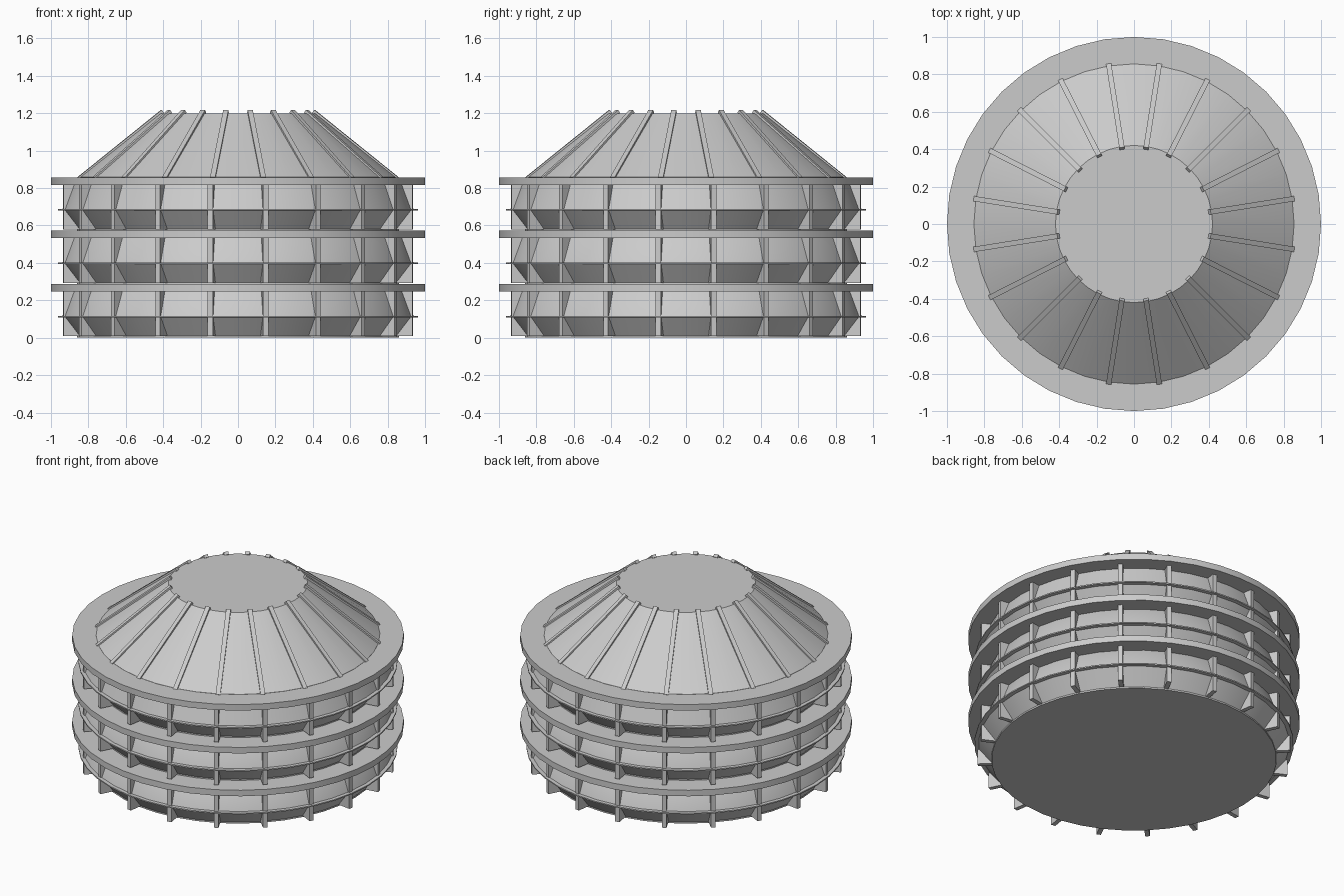
import bpy, bmesh
from math import sin, cos, pi, radians

if "Cube" in bpy.data.objects:
    bpy.data.objects.remove(bpy.data.objects["Cube"])

SEG, FINS = 40, 20
TIER = 0.285          # height of one tier


def make_object(name, bm):
    bmesh.ops.recalc_face_normals(bm, faces=bm.faces)
    mesh = bpy.data.meshes.new(name)
    bm.to_mesh(mesh)
    bm.free()
    obj = bpy.data.objects.new(name, mesh)
    bpy.context.collection.objects.link(obj)
    return obj


def lathe(name, profile, closed=False):
    """Revolve (radius, z) points; an open profile is capped at both ends."""
    bm = bmesh.new()
    loops = [[bm.verts.new((r * cos(2 * pi * i / SEG), r * sin(2 * pi * i / SEG), z))
              for i in range(SEG)] for r, z in profile]
    pairs = list(zip(loops, loops[1:]))
    if closed:
        pairs.append((loops[-1], loops[0]))
    else:
        bm.faces.new(loops[0])
        bm.faces.new(loops[-1])
    for a, b in pairs:
        for i in range(SEG):
            j = (i + 1) % SEG
            bm.faces.new((a[i], a[j], b[j], b[i]))
    obj = make_object(name, bm)
    obj.data.shade_smooth()
    obj.data.set_sharp_from_angle(angle=radians(25))
    return obj


def radial_plates(name, outline, width):
    """Repeat a flat (radius, z) outline around the axis, between cone facets."""
    bm = bmesh.new()
    for k in range(FINS):
        a = 2 * pi * (k + 0.5) / FINS
        sides = [[bm.verts.new((r * cos(a) - s * sin(a), r * sin(a) + s * cos(a), z))
                  for r, z in outline] for s in (-width / 2, width / 2)]
        bm.faces.new(sides[0])
        bm.faces.new(sides[1][::-1])
        n = len(outline)
        for i in range(n):
            j = (i + 1) % n
            bm.faces.new((sides[0][i], sides[1][i], sides[1][j], sides[0][j]))
    return make_object(name, bm)


# Faceted drum wall: every tier flares out to a ridge, then leans back in
wall = []
for t in range(3):
    z = t * TIER
    wall += [(0.86, z), (0.86, z + 0.01), (0.94, z + 0.113), (0.885, z + 0.26)]
lathe("drum_wall", wall + [(0.86, 0.84)])

for t in range(3):
    z = t * TIER
    # Wide flange at the top of the tier
    lathe(f"flange_{t + 1}", [(0.84, z + 0.247), (1.0, z + 0.247),
                              (1.0, z + 0.287), (0.84, z + 0.287)], True)
    # Thin band on the ridge
    lathe(f"ridge_band_{t + 1}", [(0.92, z + 0.109), (0.963, z + 0.109),
                                  (0.963, z + 0.117), (0.92, z + 0.117)], True)
    # Upright fins
    radial_plates(f"tier_fins_{t + 1}", [(0.85, z + 0.008), (0.946, z + 0.008),
                                         (0.946, z + 0.25), (0.85, z + 0.25)], 0.028)

# Truncated conical roof and its raised ribs
lathe("roof", [(0.856, 0.85), (0.856, 0.858), (0.42, 1.2)])
radial_plates("roof_ribs", [(0.85, 0.84), (0.868, 0.858),
                            (0.415, 1.218), (0.403, 1.203)], 0.028)
